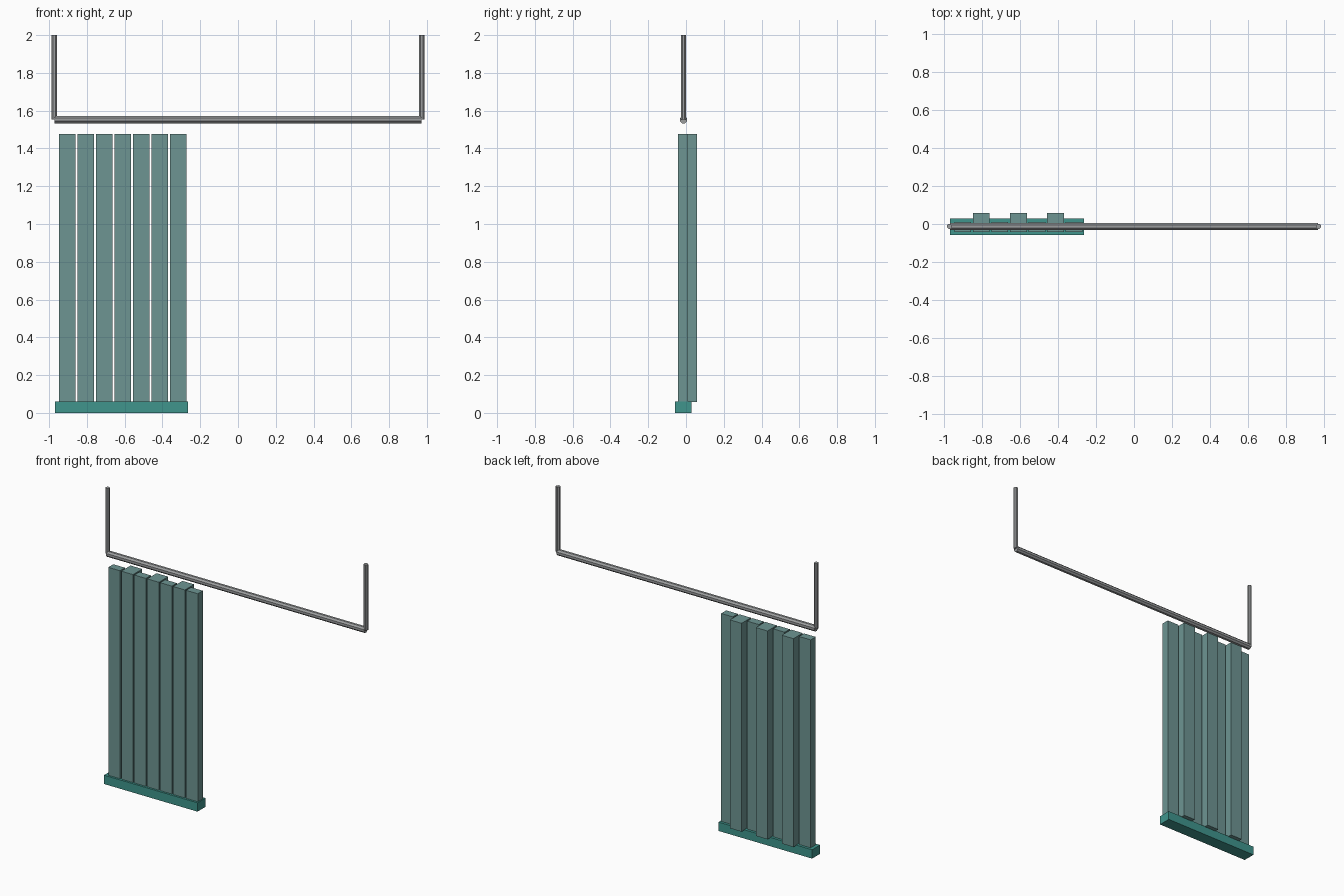
import bpy
import math

if "Cube" in bpy.data.objects:
    bpy.data.objects.remove(bpy.data.objects["Cube"])


def material(name, rgb):
    m = bpy.data.materials.new(name)
    m.diffuse_color = (*rgb, 1.0)
    m.use_nodes = True
    m.node_tree.nodes["Principled BSDF"].inputs["Base Color"].default_value = m.diffuse_color
    return m


teal = material("deep teal", (0.05, 0.30, 0.265))
sage = material("grey teal", (0.155, 0.30, 0.29))
grey = material("metal grey", (0.33, 0.34, 0.345))


def box(name, lo, hi, mat):
    """Box between two opposite corners."""
    bpy.ops.mesh.primitive_cube_add(size=1, location=[(a + b) / 2 for a, b in zip(lo, hi)])
    o = bpy.context.object
    o.name = name
    o.scale = [b - a for a, b in zip(lo, hi)]
    bpy.ops.object.transform_apply(location=False, rotation=False, scale=True)
    o.data.materials.append(mat)
    return o


def rod(name, centre, length, radius, mat, along_x=False):
    """Octagonal rod with flat sides square to the axes."""
    bpy.ops.mesh.primitive_cylinder_add(vertices=8, radius=radius / math.cos(math.pi / 8), depth=length)
    o = bpy.context.object
    o.name = name
    o.rotation_euler = (0, 0, math.pi / 8)
    bpy.ops.object.transform_apply(location=False, rotation=True, scale=False)
    if along_x:
        o.rotation_euler = (0, math.pi / 2, 0)
        bpy.ops.object.transform_apply(location=False, rotation=True, scale=False)
    o.location = centre
    o.data.materials.append(mat)
    return o


# bottom bar under the gathered slats
box("bottom_bar", (-0.97, -0.057, 0.0), (-0.265, 0.029, 0.06), teal)

# seven pleated slats, every second one standing out at the back
for i in range(7):
    x = -0.947 + i * 0.0977
    back = 0.057 if i % 2 else 0.011
    box(f"slat_{i + 1}", (x, -0.043, 0.057), (x + 0.088, back, 1.476), sage)

# hanging rail and its two drop rods
rod("rail", (0, -0.013, 1.552), 1.944, 0.019, grey, along_x=True)
for side, label in ((-1, "left"), (1, "right")):
    rod(f"{label}_drop_rod", (side * 0.973, -0.013, 1.777), 0.446, 0.0135, grey)
